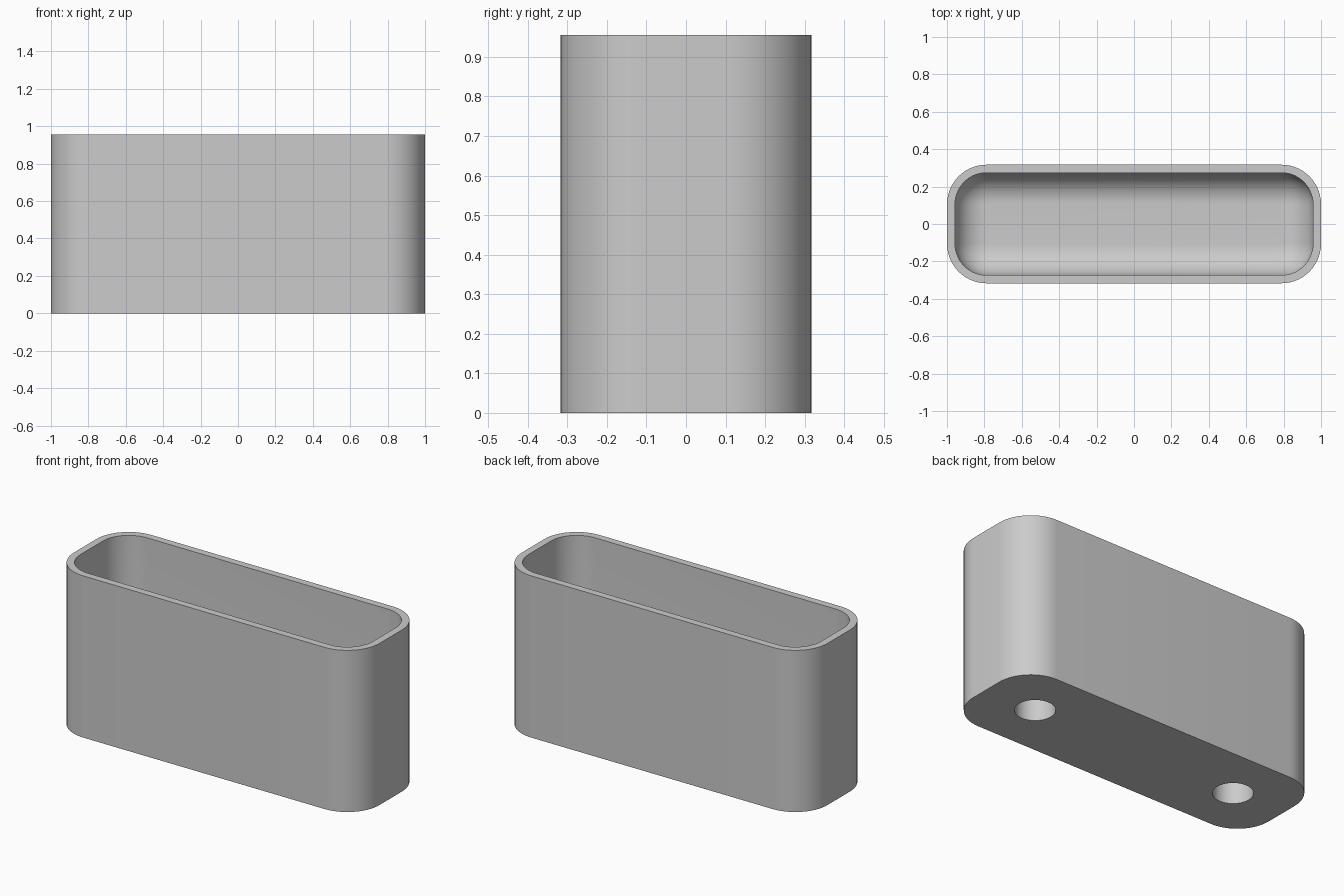
import bpy, bmesh
from math import sin, cos, pi

cube = bpy.data.objects.get("Cube")
if cube:
    bpy.data.objects.remove(cube)

HALF_X, HALF_Y, HEIGHT = 1.0, 0.317, 0.955
CORNER, WALL = 0.212, 0.043
FLOOR, FILLET = 0.18, 0.165
HOLE_X, HOLE_R, HOLE_DEPTH = 0.67, 0.107, 0.135
STEPS = 14

grey = bpy.data.materials.new("light_grey")
grey.use_nodes = True
colour = (0.6, 0.6, 0.6, 1)
grey.diffuse_color = colour
grey.node_tree.nodes["Principled BSDF"].inputs["Base Color"].default_value = colour


def ring(bm, inset, z):
    """Rounded rectangle of vertices, inset from the outer wall."""
    r = CORNER - inset
    cx, cy = HALF_X - CORNER, HALF_Y - CORNER
    verts = []
    for k, (sx, sy) in enumerate([(1, 1), (-1, 1), (-1, -1), (1, -1)]):
        for i in range(STEPS + 1):
            a = (k + i / STEPS) * pi / 2
            verts.append(bm.verts.new((sx * cx + r * cos(a), sy * cy + r * sin(a), z)))
    return verts


# Container: outer wall, rim, inner wall, then the rounded edge of the floor
levels = [(0, 0), (0, HEIGHT), (WALL, HEIGHT)]
for i in range(STEPS + 1):
    a = i / STEPS * pi / 2
    levels.append((WALL + FILLET * (1 - cos(a)), FLOOR + FILLET * (1 - sin(a))))

bm = bmesh.new()
rings = [ring(bm, inset, z) for inset, z in levels]
for low, high in zip(rings, rings[1:]):
    for i in range(len(low)):
        j = (i + 1) % len(low)
        bm.faces.new((low[i], low[j], high[j], high[i]))
bm.faces.new(rings[0][::-1])
bm.faces.new(rings[-1])
bmesh.ops.recalc_face_normals(bm, faces=bm.faces)
mesh = bpy.data.meshes.new("container")
bm.to_mesh(mesh)
bm.free()
mesh.materials.append(grey)
container = bpy.data.objects.new("container", mesh)
bpy.context.collection.objects.link(container)
bpy.context.view_layer.objects.active = container

# Two round blind holes in the underside
for side, name in ((1, "left"), (-1, "right")):
    bpy.ops.mesh.primitive_cylinder_add(vertices=48, radius=HOLE_R, depth=2 * HOLE_DEPTH,
                                        location=(side * HOLE_X, 0, 0))
    cutter = bpy.context.object
    cutter.name = name + "_hole_cutter"
    cutter.hide_render = True
    cutter.data.materials.append(grey)
    cut = container.modifiers.new(name + "_hole", "BOOLEAN")
    cut.operation, cut.solver, cut.object = "DIFFERENCE", "EXACT", cutter
    bpy.context.view_layer.objects.active = container
    bpy.ops.object.modifier_apply(modifier=cut.name)
    bpy.data.objects.remove(cutter)

# Smooth walls, sharp rims
bpy.ops.object.select_all(action="DESELECT")
container.select_set(True)
bpy.context.view_layer.objects.active = container
bpy.ops.object.shade_smooth_by_angle(angle=pi / 6)
